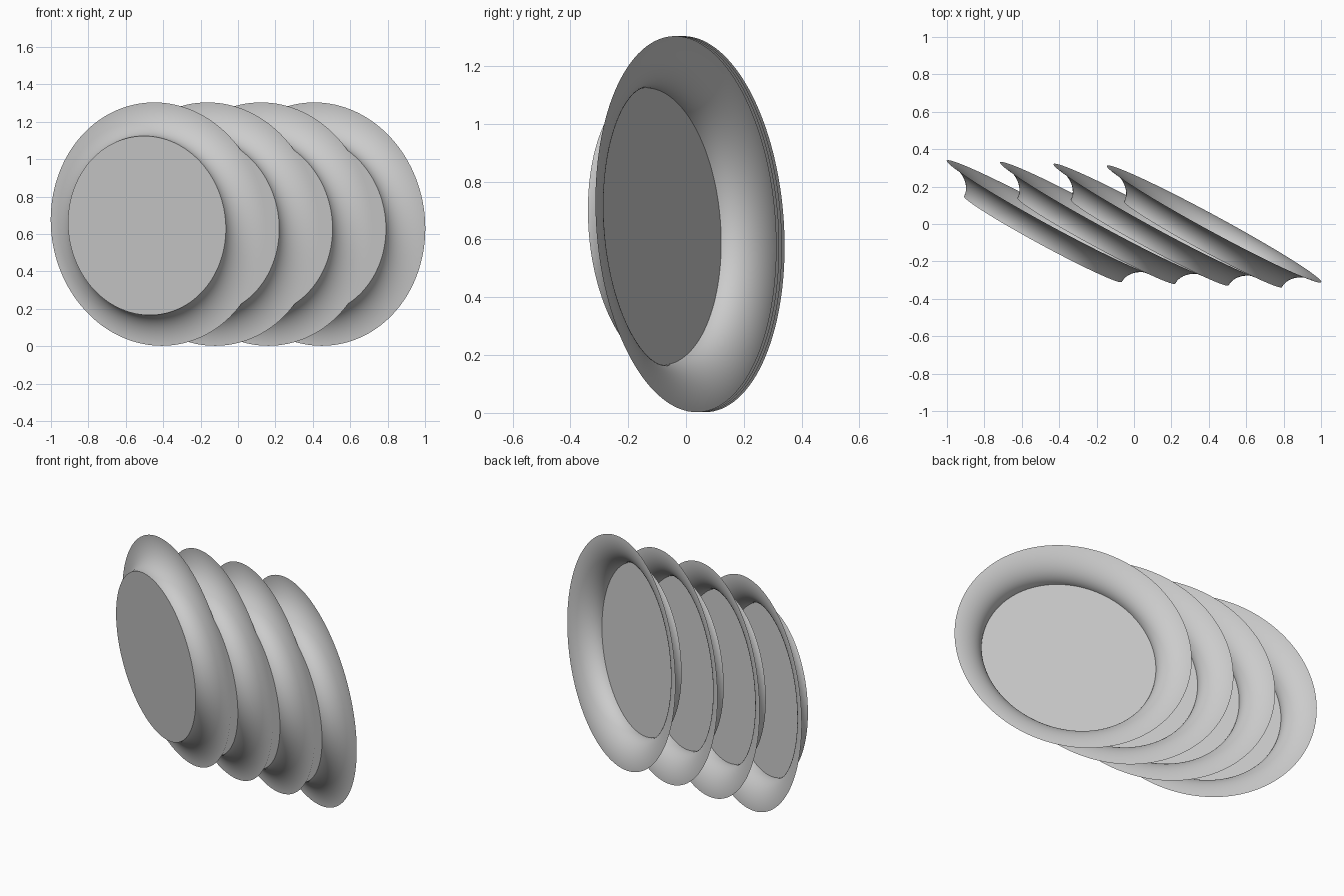
import bpy, bmesh, math
from mathutils import Vector, Matrix

if "Cube" in bpy.data.objects:
    bpy.data.objects.remove(bpy.data.objects["Cube"])

RIM_R, FOOT_R, DEPTH = 0.652, 0.48, 0.124
SIDES, STEPS = 128, 20
NORMAL = Vector((0.476, 0.877, 0.065)).normalized()   # direction the dish opens to


def make_plate_mesh():
    """Flat floor plus a quarter-ellipse wall flaring out to a level rim."""
    bm = bmesh.new()
    flare = RIM_R - FOOT_R
    rings = []
    for i in range(STEPS + 1):
        a = math.pi / 2 * i / STEPS
        r = RIM_R - flare * math.cos(a)
        z = -DEPTH + DEPTH * math.sin(a)
        rings.append([bm.verts.new((r * math.cos(t), r * math.sin(t), z))
                      for t in (2 * math.pi * k / SIDES for k in range(SIDES))])
    bm.faces.new(rings[0])                              # floor
    for lo, hi in zip(rings, rings[1:]):                # flared wall
        for k in range(SIDES):
            j = (k + 1) % SIDES
            bm.faces.new((lo[k], lo[j], hi[j], hi[k]))
    bmesh.ops.recalc_face_normals(bm, faces=bm.faces)
    for f in bm.faces:
        f.smooth = len(f.verts) == 4
    for e in bm.edges:                                  # crisp foot edge
        if any(len(f.verts) > 4 for f in e.link_faces):
            e.smooth = False
    me = bpy.data.meshes.new("plate")
    bm.to_mesh(me)
    bm.free()
    return me


# Four leaning plates in a row
plate = make_plate_mesh()
tilt = NORMAL.to_track_quat('Z', 'Y').to_matrix().to_4x4()
for i in range(4):
    ob = bpy.data.objects.new(f"plate_{i + 1}", plate)
    bpy.context.collection.objects.link(ob)
    t = i / 3
    centre = Vector((-0.428 + 0.856 * t, 0.028 - 0.028 * t, 0.653))
    ob.matrix_world = Matrix.Translation(centre) @ tilt
